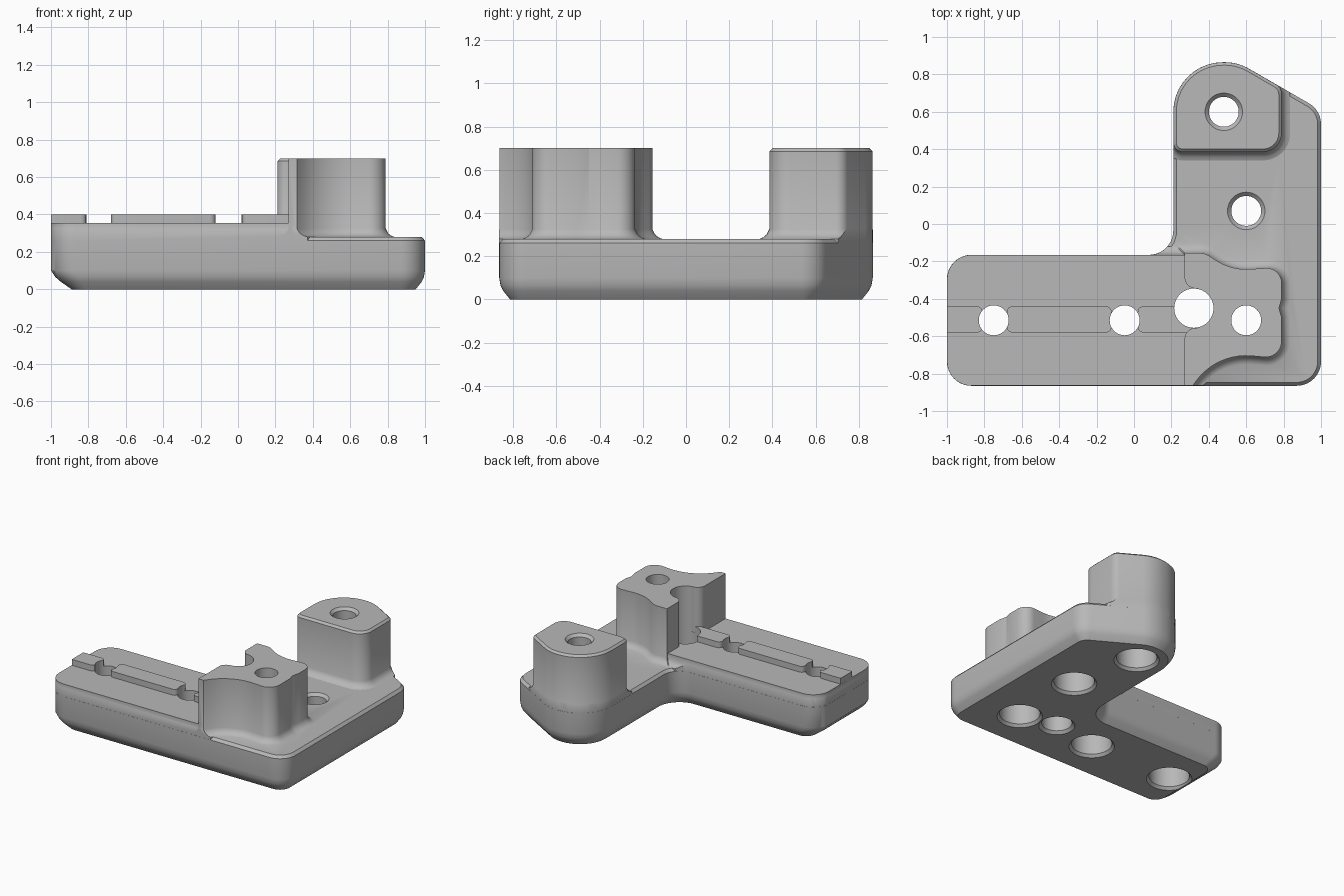
import bpy, bmesh, math
from mathutils import Vector

if "Cube" in bpy.data.objects:
    bpy.data.objects.remove(bpy.data.objects["Cube"], do_unlink=True)


def rounded(corners, steps=10):
    """Counter-clockwise polygon from (x, y, radius) corners."""
    out = []
    for i, (x, y, r) in enumerate(corners):
        p = Vector((x, y))
        if not r:
            out.append(p)
            continue
        u = (Vector(corners[i - 1][:2]) - p).normalized()
        v = (Vector(corners[(i + 1) % len(corners)][:2]) - p).normalized()
        t = r / math.tan(u.angle(v) / 2)
        c = p + (u + v).normalized() * math.hypot(t, r)
        a, b = p + u * t - c, p + v * t - c
        sweep = a.angle(b)
        for k in range(steps + 1):
            f = k / steps
            w = a * math.sin((1 - f) * sweep) + b * math.sin(f * sweep)
            out.append(c + w / math.sin(sweep))
    return out


def inset(pts, d):
    """Move every side of a polygon inward by d (outward if negative)."""
    out = []
    for i, p in enumerate(pts):
        e = (p - pts[i - 1]).normalized()
        f = (pts[(i + 1) % len(pts)] - p).normalized()
        n, m = Vector((-e.y, e.x)), Vector((-f.y, f.x))
        out.append(p + (n + m) * (d / (1 + n.dot(m))))
    return out


def loft(name, pts, rings):
    """Stack insets of one outline; each ring is (z, inset, shift of left end)."""
    bm = bmesh.new()
    loops = []
    for z, d, *shift in rings:
        s = shift[0] if shift else 0
        loops.append([bm.verts.new((p.x + (s if p.x < -0.8 else 0), p.y, z))
                      for p in inset(pts, d)])
    n = len(pts)
    for lo, hi in zip(loops, loops[1:]):
        for i in range(n):
            j = (i + 1) % n
            bm.faces.new((lo[i], lo[j], hi[j], hi[i]))
    bm.faces.new(loops[0][::-1])
    bm.faces.new(loops[-1])
    bmesh.ops.recalc_face_normals(bm, faces=bm.faces)
    mesh = bpy.data.meshes.new(name)
    bm.to_mesh(mesh)
    bm.free()
    obj = bpy.data.objects.new(name, mesh)
    bpy.context.scene.collection.objects.link(obj)
    return obj


def combine(a, b, op, keep=False):
    mod = a.modifiers.new("combine", "BOOLEAN")
    mod.operation, mod.object, mod.solver = op, b, "EXACT"
    bpy.context.view_layer.objects.active = a
    bpy.ops.object.modifier_apply(modifier=mod.name)
    if not keep:
        bpy.data.objects.remove(b, do_unlink=True)


def circle(x, y, r, n=40):
    return [Vector((x + r * math.cos(2 * math.pi * k / n),
                    y + r * math.sin(2 * math.pi * k / n))) for k in range(n)]


# Base plate: L outline, rounded lower edge, small top chamfer
outline = rounded([(-1, -.865, .13), (1, -.865, .13), (1, .608, .13),
                   (.555, .865, .262), (.21, .865, .265),
                   (.21, -.165, .13), (-1, -.165, .13)])
bracket = loft("bracket", outline, [(0, .05, .06), (.04, .018, .035), (.065, .006, .018),
                                    (.1, 0), (.26, 0), (.28, .018)])
clip = loft("clip_helper", outline, [(.1, .0003), (1, .0003)])
clip.hide_render = True

# Flared foot shared by the raised parts
EPS = .0006
foot = [(.28, -.045), (.287, -.028), (.3, -.012), (.325, EPS)]

# Raised arm, with a tab forming the floor of the post's slot
arm = loft("arm", rounded([(-1, -.865, .13), (.29, -.865, 0), (.29, -.65, 0), (.45, -.65, 0),
                           (.45, -.27, 0), (.29, -.27, 0), (.29, -.165, 0), (-1, -.165, .13)]),
           [(.2, -.045)] + foot + [(.355, EPS)])

# Rear post
rear = loft("rear_post", rounded([(.21, .385, .05), (.79, .385, .1), (.79, .729, .06),
                                  (.555, .865, .262), (.21, .865, .265)]),
            [(.22, -.045)] + foot + [(.685, EPS), (.7, .016)])

# Front post: scooped sides and a slot facing the arm
front = loft("front_post", rounded([
    (.27, -.865, 0), (.315, -.865, 0), (.44, -.69, .33), (.79, -.72, .085),
    (.79, -.5, 0), (.776, -.45, 0), (.79, -.4, 0), (.79, -.23, .08),
    (.52, -.247, .3), (.38, -.155, .1), (.27, -.155, 0),
    (.27, -.345, .06), (.34, -.345, 0), (.34, -.555, 0), (.27, -.555, .06)]),
    [(.23, -.045)] + foot + [(.7, EPS)])

for part in (arm, rear, front):
    combine(part, clip, "INTERSECT", keep=True)
    combine(bracket, part, "UNION")
bpy.data.objects.remove(clip, do_unlink=True)

# Guide rail in three pieces
for x0, x1, r0, r1 in ((-.999, -.81, 0, .03), (-.68, -.12, .03, .03), (.02, .31, .03, 0)):
    rail = loft("rail", rounded([(x0, -.58, r0), (x1, -.58, r1),
                                 (x1, -.44, r1), (x0, -.44, r0)], 5),
                [(.33, 0), (.4, 0)])
    combine(bracket, rail, "UNION")

# Counterbored screw holes; a top height means the upper rim is chamfered
bore = [(-.02, -.095), (.02, -.06), (.18, -.06), (.18, 0)]
for x, y, top in ((.48, .6, .7), (.6, .07, .28), (.6, -.515, 0), (-.05, -.515, 0), (-.75, -.515, 0)):
    rim = [(top - .02, 0), (top + .01, -.03)] if top else []
    combine(bracket, loft("cutter", circle(x, y, .08), bore + rim + ([] if top else [(1, 0)])),
            "DIFFERENCE")

# Plain through hole beside the front post
combine(bracket, loft("cutter", circle(.32, -.45, .105), [(-.02, -.04), (.02, 0), (1, 0)]),
        "DIFFERENCE")

# Single grey material and smooth shading
grey = bpy.data.materials.new("plain grey")
grey.use_nodes = True
grey.diffuse_color = (.48, .48, .48, 1)
grey.node_tree.nodes["Principled BSDF"].inputs["Base Color"].default_value = (.48, .48, .48, 1)
bracket.data.materials.clear()
bracket.data.materials.append(grey)
for face in bracket.data.polygons:
    face.material_index = 0
bpy.ops.object.select_all(action="DESELECT")
bracket.select_set(True)
bpy.context.view_layer.objects.active = bracket
bpy.ops.object.shade_smooth_by_angle(angle=math.radians(30))
